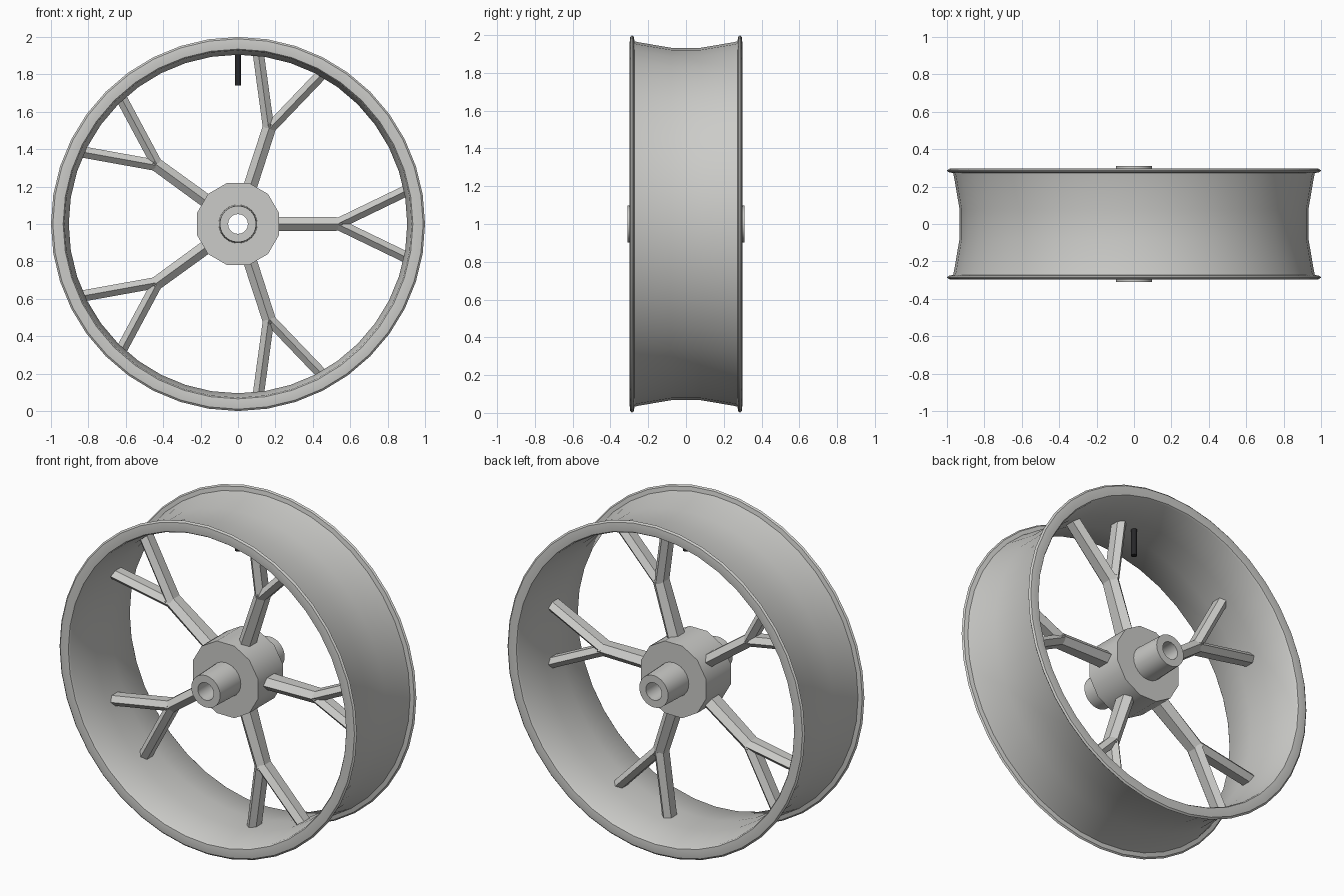
import bpy, bmesh, math
from mathutils import Vector

if "Cube" in bpy.data.objects:
    bpy.data.objects.remove(bpy.data.objects["Cube"])

CENTRE = Vector((0, 0, 1))


def material(name, rgb):
    m = bpy.data.materials.new(name)
    m.diffuse_color = (*rgb, 1)
    m.use_nodes = True
    m.node_tree.nodes["Principled BSDF"].inputs["Base Color"].default_value = m.diffuse_color
    return m


metal = material("light grey metal", (0.6, 0.6, 0.58))
black = material("black rubber", (0.02, 0.02, 0.022))


def finish(bm, name, mat, smooth=None):
    bmesh.ops.recalc_face_normals(bm, faces=bm.faces)
    me = bpy.data.meshes.new(name)
    bm.to_mesh(me)
    bm.free()
    ob = bpy.data.objects.new(name, me)
    bpy.context.collection.objects.link(ob)
    me.materials.append(mat)
    if smooth:
        bpy.ops.object.select_all(action='DESELECT')
        ob.select_set(True)
        bpy.context.view_layer.objects.active = ob
        bpy.ops.object.shade_smooth_by_angle(angle=math.radians(smooth))
    return ob


def lathe(name, half, sides, smooth, phase=0.0):
    """Spin a closed (y, radius) profile round the axle; half runs outer to inner."""
    profile = half + [(-y, r) for y, r in reversed(half)]
    bm = bmesh.new()
    rings = []
    for i in range(sides):
        a = phase + 2 * math.pi * i / sides
        rings.append([bm.verts.new(CENTRE + Vector((r * math.cos(a), y, r * math.sin(a))))
                      for y, r in profile])
    n = len(profile)
    for i in range(sides):
        p, q = rings[i], rings[(i + 1) % sides]
        for j in range(n):
            k = (j + 1) % n
            bm.faces.new((p[j], p[k], q[k], q[j]))
    return finish(bm, name, metal, smooth)


def strut(bm, p0, p1, w0, d0, w1, d1):
    """Six-sided bar in the wheel plane with its ridge facing front and back."""
    a, b = Vector((p0[0], 0, p0[1])), Vector((p1[0], 0, p1[1]))
    across = (b - a).normalized().cross(Vector((0, 1, 0)))
    ends = []
    for p, w, d in ((a, w0, d0), (b, w1, d1)):
        ends.append([bm.verts.new(CENTRE + p + across * (u * w) + Vector((0, v * d, 0)))
                     for u, v in ((0, -1), (1, -.5), (1, .5), (0, 1), (-1, .5), (-1, -.5))])
    for j in range(6):
        k = (j + 1) % 6
        bm.faces.new((ends[0][j], ends[0][k], ends[1][k], ends[1][j]))
    for e in ends:
        bm.faces.new(e)


# Rim: dished barrel with a rounded flange on each edge
lathe("rim", [(.08, .933), (.25, .962), (.272, .967), (.277, .992), (.286, 1.0),
              (.295, .99), (.298, .965), (.295, .935), (.285, .928), (.08, .905)], 40, 32)

# Hub and hollow axle
lathe("hub", [(.12, .227), (.12, .09)], 12, 35, math.radians(15))
lathe("axle", [(.12, .103), (.31, .097), (.31, .053)], 24, 35)

# Five forked spokes
for i in range(5):
    t = 2 * math.pi * i / 5
    c, s = math.cos(t), math.sin(t)

    def turn(x, z):
        return (x * c - z * s, x * s + z * c)

    bm = bmesh.new()
    strut(bm, turn(.19, 0), turn(.56, 0), .037, .07, .036, .057)
    for side in (-1, 1):
        strut(bm, turn(.54, .004 * side), turn(.9, .178 * side), .03, .058, .03, .055)
    finish(bm, f"spoke_{i + 1}", metal)

# Valve stem under the top of the rim
bm = bmesh.new()
bmesh.ops.create_cone(bm, cap_ends=True, segments=12, radius1=.017, radius2=.017, depth=.18)
bmesh.ops.translate(bm, verts=bm.verts, vec=(0, 0, 1.83))
finish(bm, "valve_stem", black, 35)
